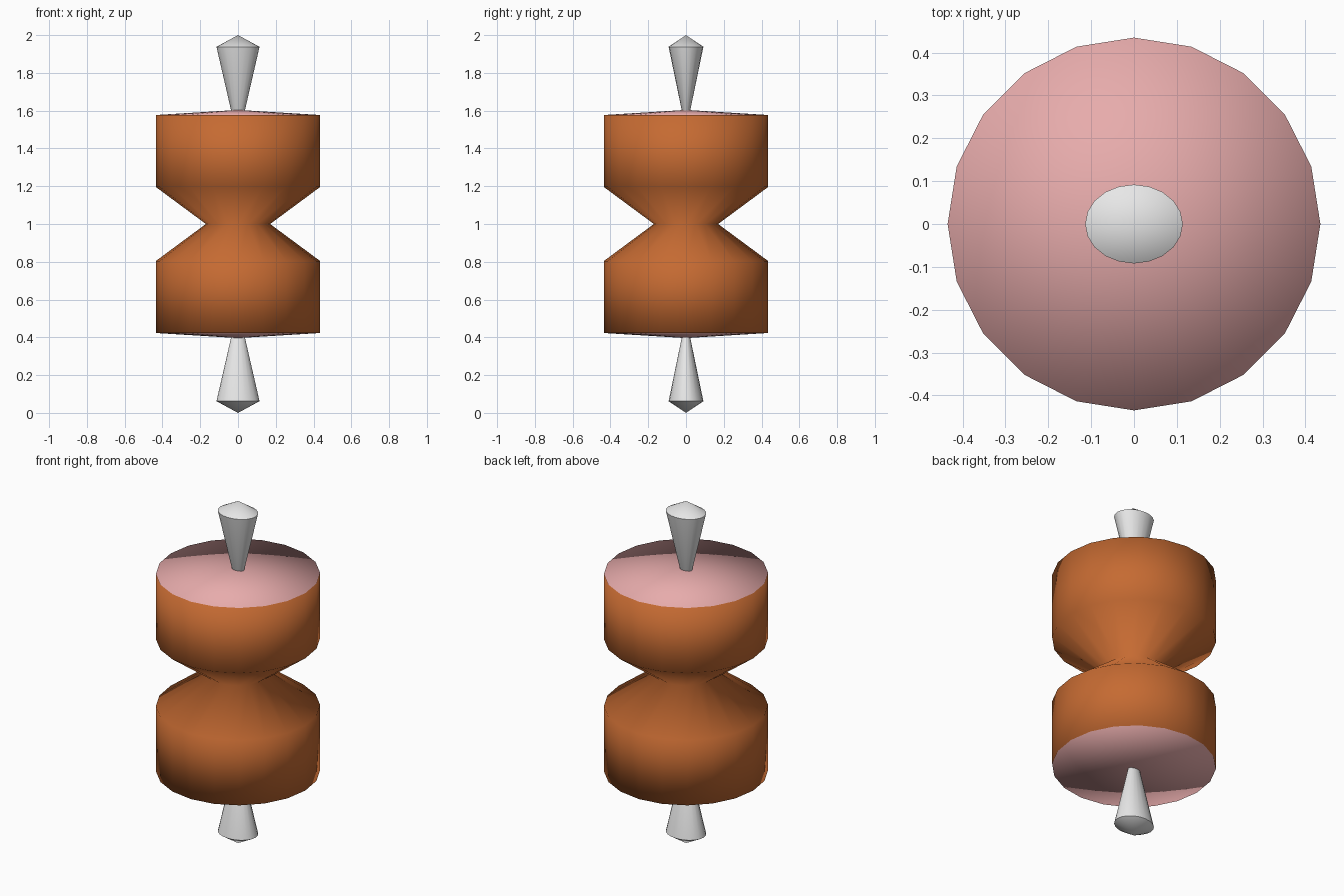
import bpy, bmesh, math

if "Cube" in bpy.data.objects:
    bpy.data.objects.remove(bpy.data.objects["Cube"])

SIDES = 20
MID = 1.0  # height of the waist / mirror plane


def material(name, rgb):
    m = bpy.data.materials.new(name)
    m.diffuse_color = (*rgb, 1)
    m.use_nodes = True
    m.node_tree.nodes["Principled BSDF"].inputs["Base Color"].default_value = m.diffuse_color
    return m


ORANGE = material("burnt orange", (0.56, 0.145, 0.032))
PINK = material("pale pink", (0.80, 0.41, 0.41))
GREY = material("light grey", (0.80, 0.80, 0.80))


def lathe(name, rings, mats, pick=lambda f: 0, sharp_angle=math.pi):
    """Skin elliptical rings (rx, ry, z), listed bottom to top; rx = 0 makes a point."""
    bm = bmesh.new()
    loops = []
    for rx, ry, z in rings:
        n = SIDES if rx > 0 else 1
        loops.append([bm.verts.new((rx * math.cos(2 * math.pi * i / SIDES),
                                    ry * math.sin(2 * math.pi * i / SIDES), z))
                      for i in range(n)])
    for lo, hi in zip(loops, loops[1:]):
        for i in range(SIDES):
            j = (i + 1) % SIDES
            if len(lo) == 1:
                bm.faces.new((lo[0], hi[j], hi[i]))
            elif len(hi) == 1:
                bm.faces.new((lo[i], lo[j], hi[0]))
            else:
                bm.faces.new((lo[i], lo[j], hi[j], hi[i]))
    bmesh.ops.recalc_face_normals(bm, faces=bm.faces)
    for f in bm.faces:
        f.smooth = True
        f.material_index = pick(f)
    for e in bm.edges:
        e.smooth = e.calc_face_angle(0) < sharp_angle
    me = bpy.data.meshes.new(name)
    bm.to_mesh(me)
    bm.free()
    for m in mats:
        me.materials.append(m)
    ob = bpy.data.objects.new(name, me)
    bpy.context.collection.objects.link(ob)
    return ob


# Waisted body: two drums meeting at a narrow neck, with shallow conical pink ends
upper = [(0.17, MID), (0.435, MID + 0.196), (0.435, MID + 0.577), (0, MID + 0.604)]
profile = [(r, 2 * MID - z) for r, z in reversed(upper[1:])] + upper
lathe("body", [(r, r, z) for r, z in profile], [ORANGE, PINK],
      pick=lambda f: int(abs(f.calc_center_median().z - MID) > 0.577))

# Flared oval pins at both ends
pin = [(0, 0, 1.55), (0.034, 0.02, 1.59), (0.114, 0.092, 1.938), (0, 0, 2.0)]
lathe("top_pin", pin, [GREY], sharp_angle=math.radians(60))
lathe("bottom_pin", [(a, b, 2 * MID - z) for a, b, z in reversed(pin)], [GREY],
      sharp_angle=math.radians(60))
